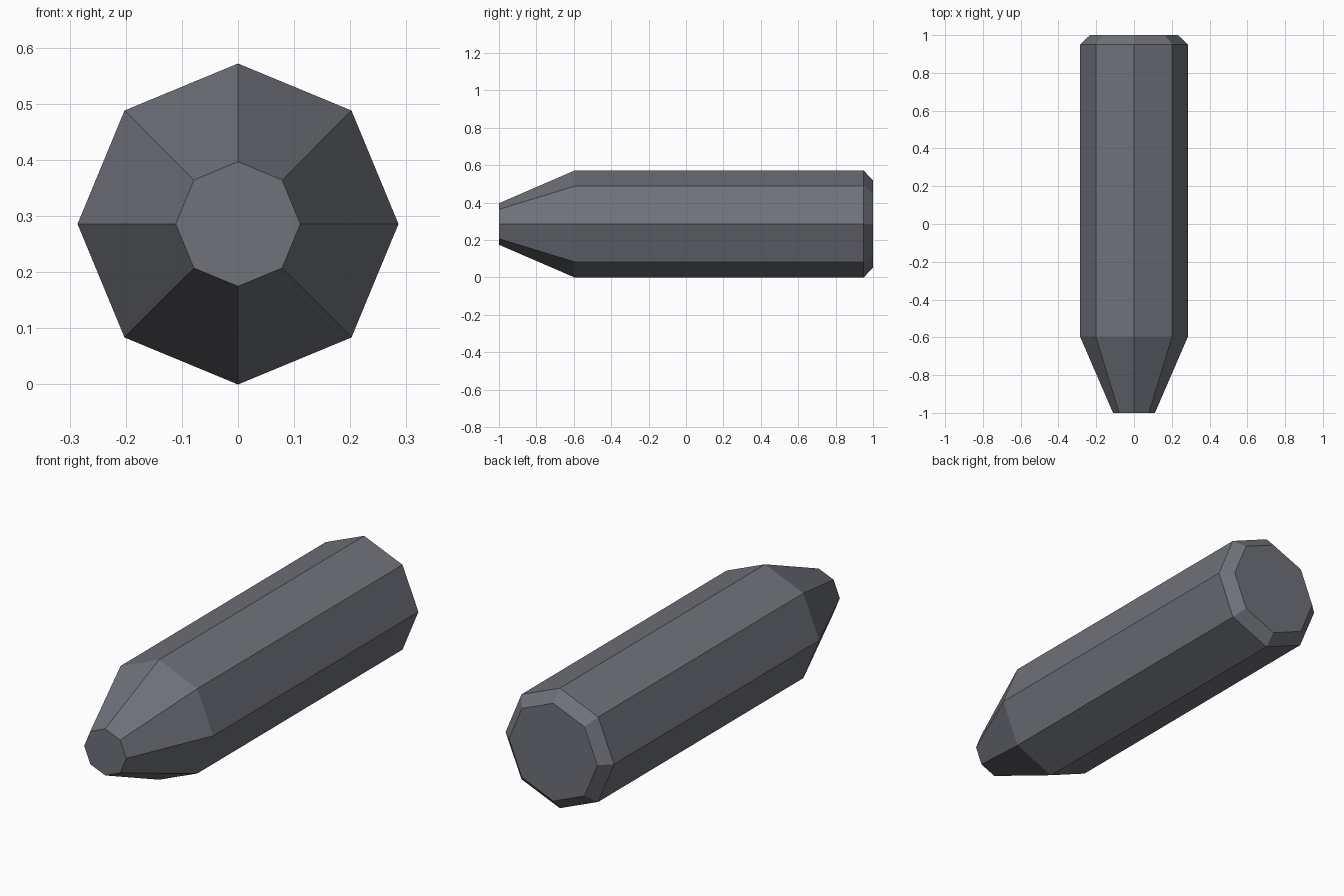
import bpy, bmesh, math

if "Cube" in bpy.data.objects:
    bpy.data.objects.remove(bpy.data.objects["Cube"])

SIDES = 8
R = 0.286
# (y, radius) profile from the narrow nose to the chamfered back
PROFILE = [(-1.0, 0.111), (-0.595, R), (0.95, R), (1.0, 0.233)]

grey = bpy.data.materials.new("dark grey")
grey.diffuse_color = (0.162, 0.168, 0.195, 1)
grey.use_nodes = True
grey.node_tree.nodes["Principled BSDF"].inputs["Base Color"].default_value = grey.diffuse_color

# Octagonal body lathed along y, corner pointing up
bm = bmesh.new()
rings = []
for y, r in PROFILE:
    angles = [2 * math.pi * i / SIDES for i in range(SIDES)]
    rings.append([bm.verts.new((r * math.cos(a), y, R + r * math.sin(a))) for a in angles])
for a, b in zip(rings, rings[1:]):
    for i in range(SIDES):
        j = (i + 1) % SIDES
        bm.faces.new((a[i], a[j], b[j], b[i]))

# Flat end caps
bm.faces.new(rings[0])
bm.faces.new(rings[-1])
bmesh.ops.recalc_face_normals(bm, faces=bm.faces)

mesh = bpy.data.meshes.new("tapered_rod")
bm.to_mesh(mesh)
bm.free()
mesh.materials.append(grey)
rod = bpy.data.objects.new("tapered_rod", mesh)
bpy.context.collection.objects.link(rod)
